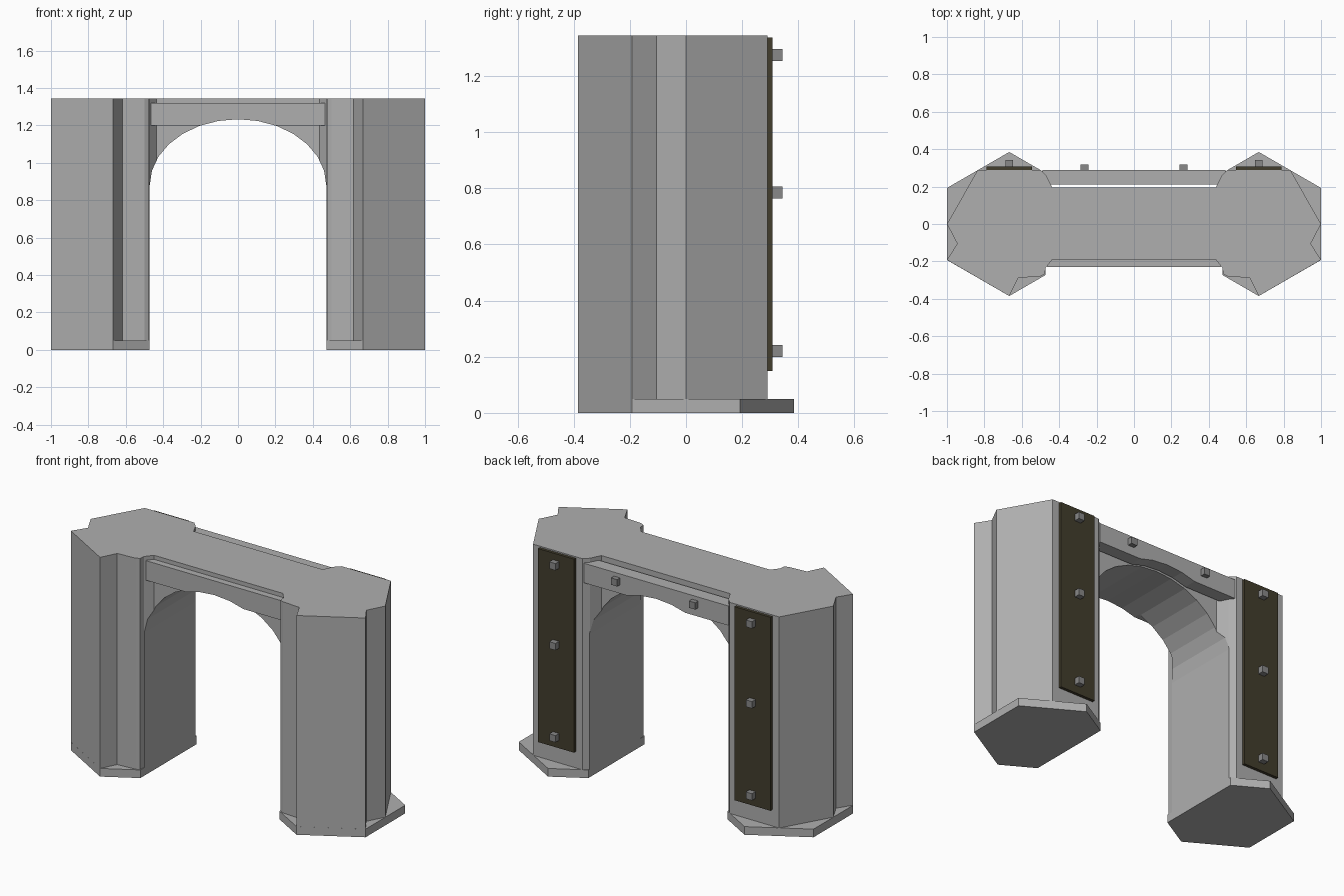
import bpy, bmesh, math

if "Cube" in bpy.data.objects:
    bpy.data.objects.remove(bpy.data.objects["Cube"], do_unlink=True)


def material(name, rgb):
    m = bpy.data.materials.new(name)
    m.use_nodes = True
    m.diffuse_color = (*rgb, 1)
    m.node_tree.nodes["Principled BSDF"].inputs["Base Color"].default_value = (*rgb, 1)
    return m


STONE = material("stone_grey", (0.43, 0.43, 0.43))
PANEL = material("dark_olive", (0.055, 0.047, 0.026))
PEG = material("peg_grey", (0.25, 0.25, 0.25))


def prism(name, points, start, end, mat, axis="z"):
    """Extrude an outline along z, or an x-z outline along y."""
    bm = bmesh.new()
    place = (lambda a, b, c: (a, b, c)) if axis == "z" else (lambda a, b, c: (a, c, b))
    face = bm.faces.new([bm.verts.new(place(a, b, start)) for a, b in points])
    moved = bmesh.ops.extrude_face_region(bm, geom=[face])["geom"]
    shift = place(0, 0, end - start)
    bmesh.ops.translate(bm, vec=shift, verts=[v for v in moved if isinstance(v, bmesh.types.BMVert)])
    bmesh.ops.recalc_face_normals(bm, faces=bm.faces)
    mesh = bpy.data.meshes.new(name)
    bm.to_mesh(mesh)
    bm.free()
    mesh.materials.append(mat)
    obj = bpy.data.objects.new(name, mesh)
    bpy.context.collection.objects.link(obj)
    return obj


def box(name, x, y, z, mat):
    corners = [(x[0], y[0]), (x[1], y[0]), (x[1], y[1]), (x[0], y[1])]
    return prism(name, corners, z[0], z[1], mat)


# Gate body: both towers and the wall between them share one outline
half = [(0.437, -0.19), (0.473, -0.235), (0.477, -0.268), (0.5, -0.28),
        (0.618, -0.288), (0.667, -0.385), (1, -0.192), (0.945, -0.105),
        (1, 0), (0.835, 0.29), (0.5, 0.29), (0.47, 0.26), (0.437, 0.195)]
outline = half + [(-x, y) for x, y in reversed(half)]
solids = [prism("gate_body", outline, 0.05, 1.345, STONE)]

# Beams on the front and the back of the arch
solids.append(box("front_beam", (-0.465, 0.465), (-0.23, -0.185), (1.2, 1.32), STONE))
solids.append(box("back_beam", (-0.49, 0.49), (0.21, 0.29), (1.2, 1.32), STONE))

# Six-sided foot under each tower
for side, label in ((1, "left"), (-1, "right")):
    hexagon = [(side * 0.667 + 0.385 * math.sin(i * math.pi / 3),
                0.385 * math.cos(i * math.pi / 3)) for i in range(6)]
    solids.append(prism(label + "_foot", hexagon, 0, 0.05, STONE))

# Arched opening cut through the stone
steps = 14
arch = [(0.472, -0.2)] + [(0.472 * math.cos(math.pi * i / steps),
                           0.88 + 0.353 * math.sin(math.pi * i / steps))
                          for i in range(steps + 1)] + [(-0.472, -0.2)]
cutter = prism("arch_cutter", arch, -0.6, 0.6, STONE, axis="y")
cutter.hide_render = True
for obj in solids:
    mod = obj.modifiers.new("arch", "BOOLEAN")
    mod.operation = "DIFFERENCE"
    mod.solver = "EXACT"
    mod.object = cutter
    bpy.context.view_layer.objects.active = obj
    bpy.ops.object.modifier_apply(modifier=mod.name)
bpy.data.objects.remove(cutter, do_unlink=True)


def peg(name, x, y, z, depth):
    r = 0.021
    box(name, (x - r, x + r), (y, y + depth), (z - r, z + r), PEG)


# Dark back panels, each with three pegs, and one beam peg per side
for side, label in ((1, "left"), (-1, "right")):
    cx = side * 0.667
    box(label + "_back_panel", (cx - 0.122, cx + 0.122), (0.285, 0.308), (0.15, 1.337), PANEL)
    for z, level in ((0.22, "lower"), (0.785, "middle"), (1.275, "upper")):
        peg(f"{label}_{level}_peg", cx, 0.305, z, 0.038)
    peg(label + "_beam_peg", side * 0.265, 0.287, 1.275, 0.032)
